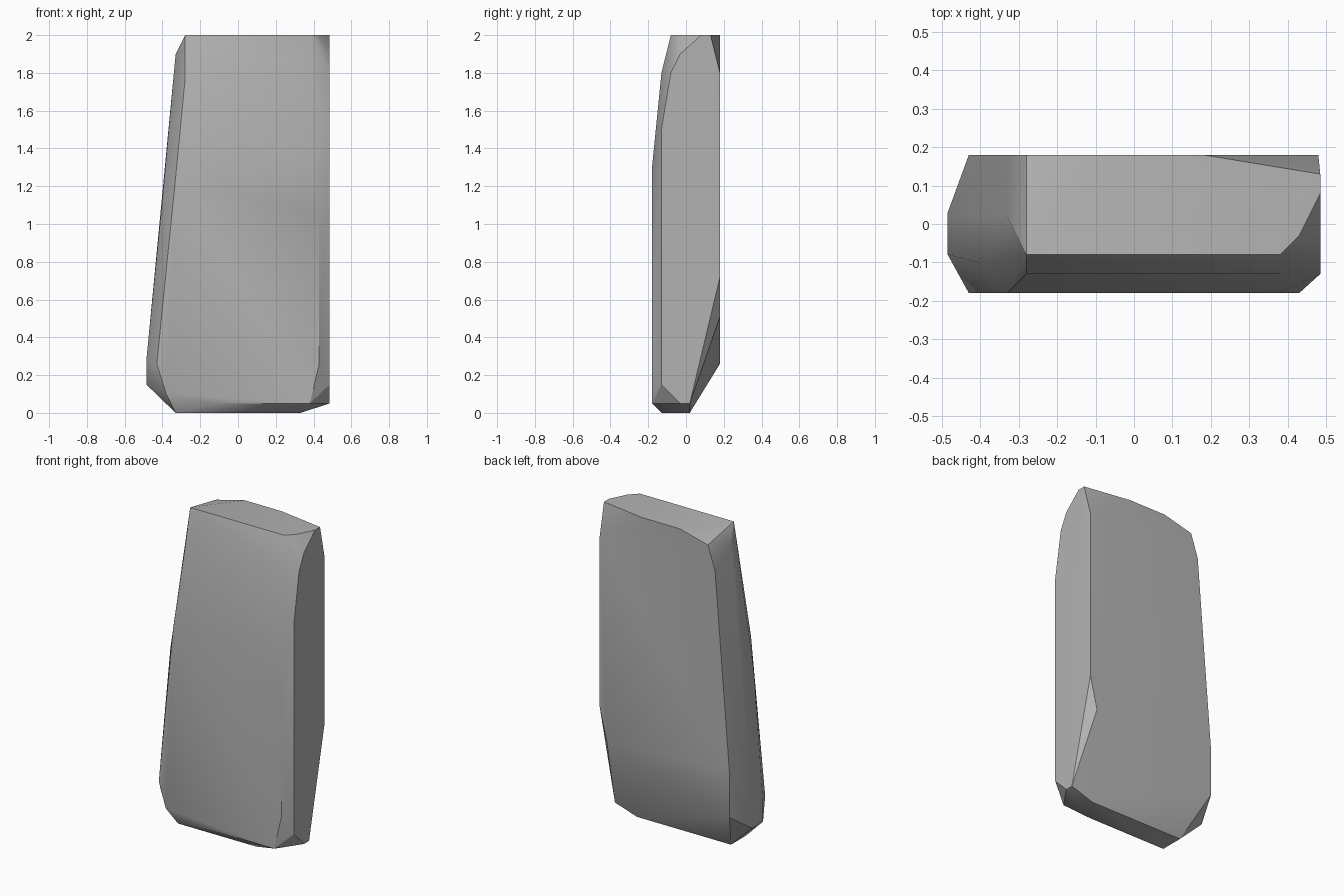
import bpy
import bmesh
import math
from mathutils import Vector

default_cube = bpy.data.objects.get("Cube")
if default_cube:
    bpy.data.objects.remove(default_cube, do_unlink=True)


def outline(axis, level, corners):
    """Place a flat 2D outline on the plane where the given axis equals level."""
    placed = []
    for corner in corners:
        point = list(corner)
        point.insert("xyz".index(axis), level)
        placed.append(Vector(point))
    return placed


def make_material(name, color):
    material = bpy.data.materials.new(name)
    material.use_nodes = True
    material.diffuse_color = color
    shader = material.node_tree.nodes["Principled BSDF"]
    shader.inputs["Base Color"].default_value = color
    shader.inputs["Roughness"].default_value = 0.9
    return material


def make_stone(name, points, material):
    """Wrap the facet outlines in one convex skin and shade it."""
    mesh = bpy.data.meshes.new(name)
    stone = bpy.data.objects.new(name, mesh)
    bpy.context.collection.objects.link(stone)
    skin = bmesh.new()
    for point in points:
        skin.verts.new(point)
    hull = bmesh.ops.convex_hull(skin, input=skin.verts[:])
    loose = [v for v in skin.verts if not v.link_faces]
    bmesh.ops.delete(skin, geom=loose, context="VERTS")
    bmesh.ops.dissolve_limit(skin, angle_limit=math.radians(1),
                             verts=skin.verts[:], edges=skin.edges[:])
    bmesh.ops.recalc_face_normals(skin, faces=skin.faces[:])
    skin.to_mesh(mesh)
    skin.free()
    mesh.materials.append(material)
    bpy.ops.object.select_all(action="DESELECT")
    stone.select_set(True)
    bpy.context.view_layer.objects.active = stone
    bpy.ops.object.shade_smooth_by_angle(angle=math.radians(30))
    return stone


# Broad front facet (x, z) and the slope leaning back above it
front = outline("y", -.18, [(.43, 1.05), (.43, .26), (.38, .05), (-.13, .05),
                            (-.38, .1), (-.43, .26), (-.4, .55),
                            (-.33, 1.25), (.38, 1.3)])
front_slope = outline("y", -.13, [(-.28, 1.77), (.38, 1.8)])

# Broad back facet (x, z)
back = outline("y", .18, [(.48, 1.8), (.48, .72), (.43, .51), (-.43, .26),
                          (-.43, .56), (-.33, 1.8), (-.28, 1.95)])

# Upright left side facet (y, z)
left_side = outline("x", .485, [(-.13, .15), (-.13, 1.5), (-.08, 1.8),
                                (-.03, 1.9), (.02, .05), (-.03, .05)])

# Leaning right side: lower bulge and upper shoulder (y, z)
right_bulge = outline("x", -.485, [(-.08, .15), (-.08, .28), (.03, .15), (.03, .26)])
right_middle = outline("x", -.405, [(-.1, 1.08)])
right_shoulder = outline("x", -.33, [(.02, 1.9)])

# Flat top and small resting base (x, y)
top = outline("z", 2, [(-.28, -.08), (.38, -.08), (.43, -.03), (.485, .08),
                       (.485, .13), (.18, .18), (-.08, .18)])
base = outline("z", 0, [(-.33, -.13), (.22, -.13), (.33, -.08),
                        (.33, .02), (-.33, .02)])

grey = make_material("stone grey", (.45, .45, .45, 1))
make_stone("standing_stone",
           front + front_slope + back + left_side + right_bulge
           + right_middle + right_shoulder + top + base, grey)
